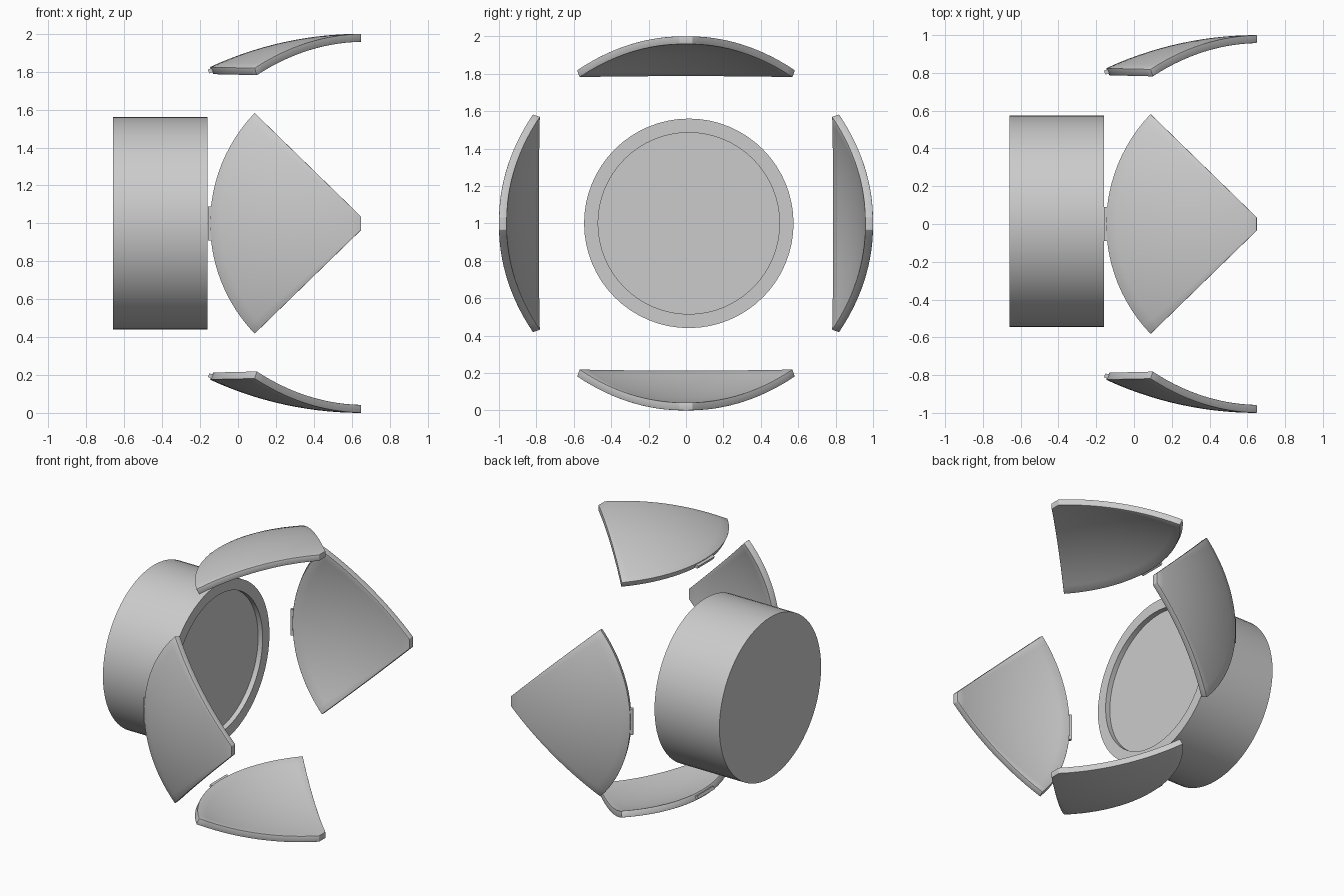
import bpy, bmesh, math
from mathutils import Vector, Matrix

if "Cube" in bpy.data.objects:
    bpy.data.objects.remove(bpy.data.objects["Cube"])

grey = bpy.data.materials.new("light grey")
grey.diffuse_color = (0.6, 0.6, 0.6, 1)
grey.use_nodes = True
grey.node_tree.nodes["Principled BSDF"].inputs["Base Color"].default_value = grey.diffuse_color


def make_object(name, bm):
    bmesh.ops.recalc_face_normals(bm, faces=bm.faces)
    mesh = bpy.data.meshes.new(name)
    bm.to_mesh(mesh)
    bm.free()
    mesh.materials.append(grey)
    ob = bpy.data.objects.new(name, mesh)
    bpy.context.collection.objects.link(ob)
    bpy.ops.object.select_all(action='DESELECT')
    ob.select_set(True)
    bpy.context.view_layer.objects.active = ob
    bpy.ops.object.shade_smooth_by_angle(angle=math.radians(30))
    return ob


# Drum: a profile (x, radius) turned around the x axis, with a shallow recess
SEG = 64
profile = [(-0.66, 0.56), (-0.16, 0.56), (-0.16, 0.485), (-0.195, 0.485)]
bm = bmesh.new()
rings = [[bm.verts.new((x, 0.015 + r * math.cos(math.tau * i / SEG),
                        1 + r * math.sin(math.tau * i / SEG))) for i in range(SEG)]
         for x, r in profile]
for a, b in zip(rings, rings[1:]):
    for i in range(SEG):
        j = (i + 1) % SEG
        bm.faces.new((a[i], a[j], b[j], b[i]))
bm.faces.new(rings[0])
bm.faces.new(rings[-1])
make_object("drum", bm)

# Petal: a fan-shaped piece of a large spherical shell, apex at +x
R, TIP, THICK = 1.9, 0.65, 0.042
NU, NV = 14, 24
centre = Vector((TIP, 0, 1 - R))


def petal_mesh():
    bm = bmesh.new()
    grid = []
    for u in range(NU + 1):
        row = []
        for k in range(NV + 1):
            v = 2 * k / NV - 1
            a, r, t = math.radians(46) * v, 0.798 + 0.012 * v * v, u / NU
            x = TIP - t * r * math.cos(a)
            y = (1 - t) * 0.035 * v + t * r * math.sin(a)
            d2 = (x - TIP) ** 2 + y * y
            row.append(bm.verts.new((x, y, 1 - R + math.sqrt(R * R - d2))))
        grid.append(row)
    for u in range(NU):
        for k in range(NV):
            bm.faces.new((grid[u][k], grid[u + 1][k], grid[u + 1][k + 1], grid[u][k + 1]))
    # thickness towards the sphere centre
    ext = bmesh.ops.extrude_face_region(bm, geom=bm.faces[:], use_keep_orig=True)
    for e in ext["geom"]:
        if isinstance(e, bmesh.types.BMVert):
            e.co += (centre - e.co).normalized() * THICK
    bmesh.ops.recalc_face_normals(bm, faces=bm.faces)
    # softened rim
    rim = [e for e in bm.edges if len(e.link_faces) == 2 and e.calc_face_angle() > 0.7]
    bmesh.ops.bevel(bm, geom=rim, offset=0.008, segments=2, profile=0.5,
                    affect='EDGES', clamp_overlap=True)
    # small hinge tab on the base edge
    tab = (Matrix.Translation((-0.143, 0, 0.806)) @ Matrix.Rotation(math.radians(-24), 4, 'Y')
           @ Matrix.Diagonal((0.026, 0.18, 0.022, 1)))
    bmesh.ops.create_cube(bm, size=1, matrix=tab)
    return bm


# Four petals spaced around the drum axis
for i, side in enumerate(("top", "front", "bottom", "back")):
    petal = make_object(side + "_petal", petal_mesh())
    petal.location = (0, 0, 1)
    petal.rotation_euler = (i * math.pi / 2, 0, 0)
